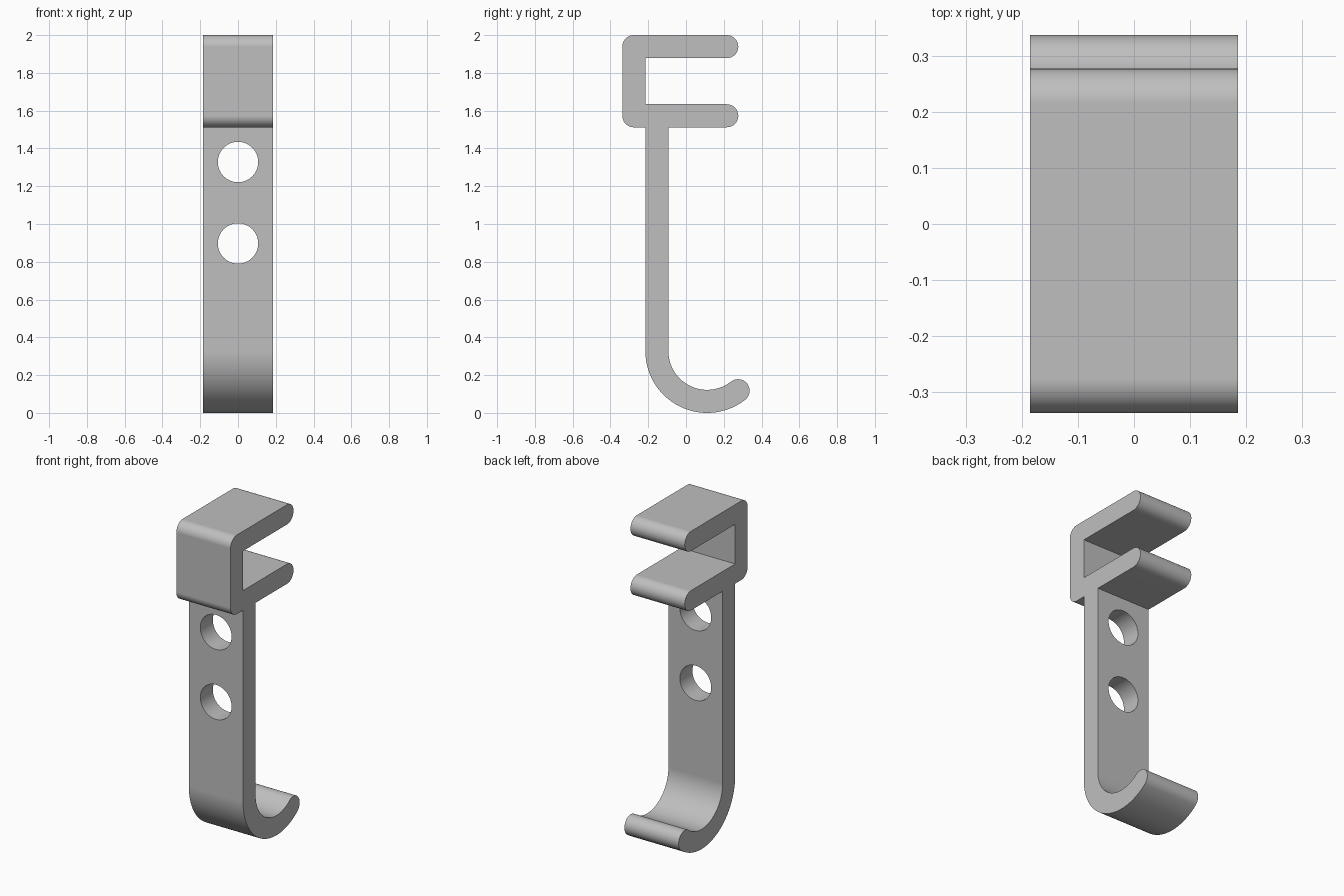
import bpy, bmesh, math
from mathutils import Matrix, Vector

default = bpy.data.objects.get("Cube")
if default:
    bpy.data.objects.remove(default, do_unlink=True)

HALF_WIDTH = 0.185
T = 0.122            # strip thickness
R = T / 2            # rounded ends and corners
FRONT = -0.337       # front of the clamp
STEM = -0.215        # front of the stem
BAR_END = 0.277
HOOK_R = 0.327       # outer radius of the hook
HOOK_END = -52       # angle where the hook stops

grey = bpy.data.materials.new("plain grey")
grey.use_nodes = True
colour = (0.52, 0.52, 0.52, 1)
grey.diffuse_color = colour
grey.node_tree.nodes["Principled BSDF"].inputs["Base Color"].default_value = colour


def arc(cy, cz, radius, start, end, steps=16):
    angles = [math.radians(start + (end - start) * i / steps) for i in range(steps + 1)]
    return [Vector((0, cy + radius * math.cos(a), cz + radius * math.sin(a))) for a in angles]


def point(y, z):
    return [Vector((0, y, z))]


# Side profile: hook, stem and two-armed clamp as one outline
hook_y, hook_z = STEM + HOOK_R, HOOK_R
tip = arc(hook_y, hook_z, HOOK_R - R, HOOK_END, HOOK_END, 1)[0]
low, high = 1.512 + R, 2 - R
outline = (
    arc(hook_y, hook_z, HOOK_R, -180, HOOK_END, 40)
    + arc(tip.y, tip.z, R, HOOK_END, HOOK_END + 180)
    + arc(hook_y, hook_z, HOOK_R - T, HOOK_END, -180, 40)
    + point(STEM + T, low - R)
    + arc(BAR_END - R, low, R, -90, 90)
    + point(STEM, low + R) + point(STEM, high - R)
    + arc(BAR_END - R, high, R, -90, 90)
    + arc(FRONT + R, high, R, 90, 180)
    + arc(FRONT + R, low, R, 180, 270)
    + point(STEM, low - R)
)
profile = []
for p in outline:
    if not profile or (p - profile[-1]).length > 0.0001:
        profile.append(p)

# Extrude the profile across the width
bm = bmesh.new()
face = bm.faces.new([bm.verts.new(p - Vector((HALF_WIDTH, 0, 0))) for p in profile])
side = bmesh.ops.extrude_face_region(bm, geom=[face], use_keep_orig=True)["geom"]
bmesh.ops.translate(bm, verts=[v for v in side if isinstance(v, bmesh.types.BMVert)],
                    vec=(2 * HALF_WIDTH, 0, 0))
bmesh.ops.recalc_face_normals(bm, faces=bm.faces)
mesh = bpy.data.meshes.new("clamp_hook")
bm.to_mesh(mesh)
bm.free()
hook = bpy.data.objects.new("clamp_hook", mesh)
bpy.context.collection.objects.link(hook)
mesh.materials.append(grey)

# Two round holes through the stem
bm = bmesh.new()
for z in (0.897, 1.328):
    bmesh.ops.create_cone(bm, cap_ends=True, segments=48, radius1=0.107, radius2=0.107, depth=0.4,
                          matrix=Matrix.Translation((0, STEM + R, z)) @ Matrix.Rotation(math.pi / 2, 4, "X"))
cut_mesh = bpy.data.meshes.new("hole_cutter")
bm.to_mesh(cut_mesh)
bm.free()
cut_mesh.materials.append(grey)
cutter = bpy.data.objects.new("hole_cutter", cut_mesh)
bpy.context.collection.objects.link(cutter)

bpy.ops.object.select_all(action="DESELECT")
bpy.context.view_layer.objects.active = hook
hook.select_set(True)
cut = hook.modifiers.new("holes", "BOOLEAN")
cut.object = cutter
cut.operation = "DIFFERENCE"
cut.solver = "EXACT"
bpy.ops.object.modifier_apply(modifier=cut.name)
bpy.data.objects.remove(cutter, do_unlink=True)

# Smooth curves, crisp edges, flat faces kept flat
bpy.ops.object.shade_smooth_by_angle(angle=math.radians(30))
normals = hook.modifiers.new("flat faces", "WEIGHTED_NORMAL")
normals.keep_sharp = True
